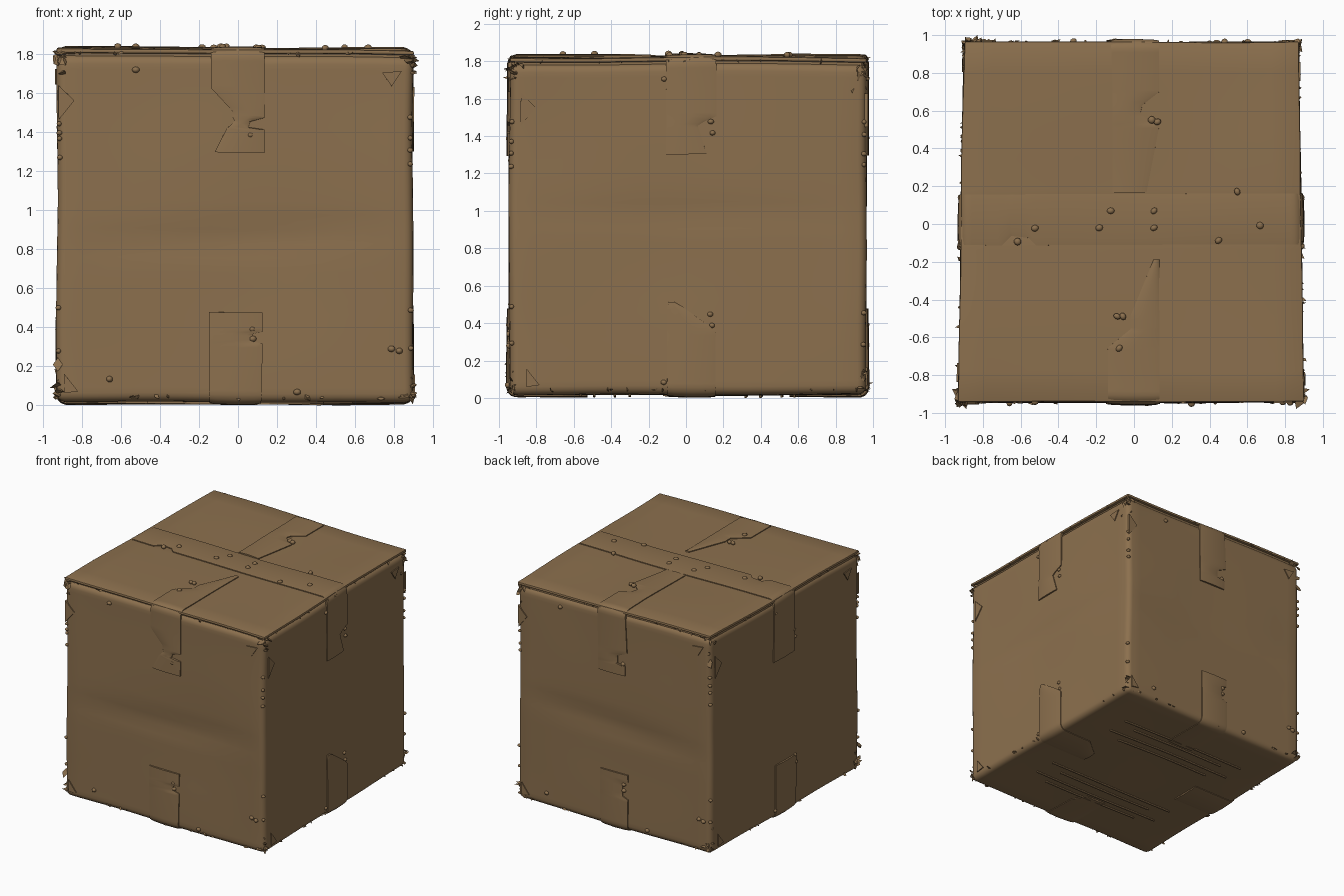
import bpy, bmesh, math, random
from mathutils import Vector, Matrix, noise

if "Cube" in bpy.data.objects:
    bpy.data.objects.remove(bpy.data.objects["Cube"])

random.seed(7)
HX, HY, TOP, BOT = 0.9, 0.955, 1.828, 0.016

card = bpy.data.materials.new("cardboard brown")
card.diffuse_color = (0.262, 0.162, 0.076, 1)
card.use_nodes = True
card.node_tree.nodes["Principled BSDF"].inputs["Base Color"].default_value = card.diffuse_color


def warp(p):
    """Gentle sag, skew and creases shared by every part of the box."""
    x, y, z = p
    u, v = x / HX, y / HY
    q = Vector((x - 0.015 - 0.014 * u * v, y + 0.01, z))
    q += 0.009 * noise.noise_vector(Vector(p) * 1.4)
    if z > 1:
        q.z -= 0.008 * u
    # soft creases across the side walls
    if abs(v) > 0.9:
        q.y -= math.copysign(0.014, v) * math.exp(-((z - 0.86 - 0.05 * u) / 0.07) ** 2) * (1 - u * u)
    if abs(u) > 0.9:
        q.x -= math.copysign(0.01, u) * math.exp(-((z - 1.0) / 0.05) ** 2) * (1 - v * v)
    q.y = max(-1, min(1, q.y))
    q.z = max(0, q.z)
    return q


def finish(name, bm, warped=True):
    if warped:
        for vert in bm.verts:
            vert.co = warp(vert.co)
    bmesh.ops.recalc_face_normals(bm, faces=bm.faces)
    me = bpy.data.meshes.new(name)
    bm.to_mesh(me)
    bm.free()
    me.materials.append(card)
    ob = bpy.data.objects.new(name, me)
    bpy.context.collection.objects.link(ob)
    return ob


def slab(name, lo, hi, radius, seg, cuts):
    """Rounded box, sliced into a grid so that it can be warped."""
    lo, hi = Vector(lo), Vector(hi)
    bm = bmesh.new()
    bmesh.ops.create_cube(bm, size=1)
    for vert in bm.verts:
        vert.co = (lo + hi) / 2 + vert.co * (hi - lo)
    bmesh.ops.bevel(bm, geom=bm.edges[:], offset=radius, segments=seg, profile=0.5, affect='EDGES')
    for axis in range(3):
        n = cuts[axis]
        for i in range(1, n):
            co, no = Vector(), Vector()
            co[axis] = lo[axis] + (hi[axis] - lo[axis]) * i / n
            no[axis] = 1
            bmesh.ops.bisect_plane(bm, geom=bm.verts[:] + bm.edges[:] + bm.faces[:],
                                   plane_co=co, plane_no=no)
    return finish(name, bm)


# box body and top flaps
slab("box_body", (-HX, -HY, BOT), (HX, HY, 1.795), 0.045, 4, (14, 14, 24))
slab("inner_flap", (-0.885, -0.93, 1.77), (0.875, 0.935, 1.809), 0.006, 1, (12, 12, 1))
slab("top_flap_front", (-HX, -HY, 1.804), (HX, 0.018, 1.826), 0.008, 2, (12, 6, 1))
slab("top_flap_back", (-HX, 0.024, 1.804), (HX, HY, 1.826), 0.008, 2, (12, 6, 1))

# tape strips: closed cross-section (fraction across, height above the card)
SECTION = [(0, -0.012), (0, 0.005), (0.12, 0.009), (0.5, 0.012), (0.88, 0.009), (1, 0.005), (1, -0.012)]
RHO = 0.045


def path(e, R):
    """Path over the box rim: e < 0 lies on the top, e > 0 hangs down the wall."""
    a = (e + RHO) / RHO
    if a < 0:
        return R + e, 0, 0, 1
    if a < math.pi / 2:
        return R - RHO + RHO * math.sin(a), RHO - RHO * math.cos(a), math.sin(a), math.cos(a)
    return R, RHO + e + RHO - RHO * math.pi / 2, 1, 0


def tape(name, axis, sign, upper, rows):
    """rows: (e, left, right) outline of the torn strip along its path."""
    R = (HX, HY)[axis] + 0.003
    es = {r[0] for r in rows}
    es |= {i * 0.02 for i in range(-60, 60) if rows[0][0] < i * 0.02 < rows[-1][0]}
    bm, prev = bmesh.new(), None
    for e in sorted(es):
        for r0, r1 in zip(rows, rows[1:]):
            if r0[0] <= e <= r1[0]:
                k = (e - r0[0]) / (r1[0] - r0[0])
                a, b = r0[1] + (r1[1] - r0[1]) * k, r0[2] + (r1[2] - r0[2]) * k
                break
        r, drop, nr, nz = path(e, R)
        ring = []
        for f, h in SECTION:
            p = Vector((0, 0, TOP - drop + nz * h if upper else BOT + drop - nz * h))
            p[axis] = sign * (r + nr * h)
            p[1 - axis] = a + (b - a) * f
            ring.append(bm.verts.new(p))
        if prev:
            n = len(ring)
            for i in range(n):
                bm.faces.new((prev[i], prev[(i + 1) % n], ring[(i + 1) % n], ring[i]))
        else:
            bm.faces.new(ring)
        prev = ring
    bm.faces.new(prev)
    finish(name, bm)


tape("tape_top_front", 1, -1, True,
     [(-.76, .12, .15), (-.46, 0, .15), (-.39, 0, .15), (-.29, -.12, .15), (.13, -.12, .15),
      (.18, -.12, .15), (.30, -.01, .15), (.33, -.01, .15), (.35, 0, .08), (.38, -.03, .07),
      (.39, -.04, .15), (.51, -.1, .15)])
tape("tape_top_back", 1, 1, True,
     [(-.80, -.1, .08), (-.45, -.1, .15), (-.43, -.1, .1), (-.38, -.1, .05), (-.34, -.1, .06),
      (-.27, -.1, .15), (.32, -.12, .15), (.36, -.03, .15), (.42, -.03, .15), (.43, -.1, .15), (.51, -.1, .15)])
tape("tape_top_right", 0, 1, True,
     [(-.92, -.12, .15), (.30, -.12, .15), (.33, -.12, .08), (.35, -.12, .05), (.50, -.12, .1)])
tape("tape_top_left", 0, -1, True,
     [(-.89, -.12, .15), (-.4, -.12, .15), (-.36, -.08, .15), (-.27, -.07, .15), (-.22, -.12, .15),
      (.40, -.12, .15), (.5, -.12, .15)])
tape("tape_bottom_front", 1, -1, False,
     [(-.42, -.13, .05), (-.3, -.13, .12), (0, -.13, .13), (.28, -.13, .14), (.29, -.13, .09),
      (.33, -.13, .09), (.34, -.13, .14), (.44, -.13, .14)])
tape("tape_bottom_back", 1, 1, False,
     [(-.42, -.13, .13), (.24, -.13, .13), (.26, -.08, .13), (.36, -.08, .13), (.38, -.13, .13), (.44, -.13, .13)])
tape("tape_bottom_right", 0, 1, False,
     [(-.45, -.11, .02), (-.3, -.11, .15), (.32, -.11, .15), (.35, -.11, .12), (.45, -.11, -.02), (.48, -.1, -.07)])
tape("tape_bottom_left", 0, -1, False,
     [(-.4, -.13, .13), (.3, -.13, .13), (.42, -.13, .13)])

# long thin ribs under the base
for i, y in enumerate((-.57, -.5, -.39, -.31, .31, .39, .5, .57)):
    w = 0.6 if i % 2 else 0.45
    slab(f"base_rib_{i}", (-w, y - .006, .004), (w, y + .006, .03), .002, 1, (8, 1, 1))

# small crumbs: (across, along) on the top, then (across, height) on the walls
crumbs = bmesh.new()


def crumb(p, r):
    m = (Matrix.Translation(warp(p)) @ Matrix.Rotation(random.uniform(0, 6), 4, 'Z')
         @ Matrix.Diagonal((r, r * random.uniform(.75, 1), r * .8, 1)))
    bmesh.ops.create_icosphere(crumbs, subdivisions=2, radius=1, matrix=m)


for x, y in ((.56, .16), (.12, .06), (-.11, .06), (-.17, -.03), (-.51, -.03), (.12, -.03), (.68, -.02),
             (.46, -.1), (.11, .54), (.14, .53), (-.07, -.5), (-.04, -.5), (-.06, -.67), (-.6, -.1)):
    crumb((x, y, 1.838), .02)
for x, z in ((.08, 1.39), (.09, .34), (.09, .39), (.79, .29), (.83, .28), (-.63, .13), (.31, .07), (-.5, 1.72)):
    crumb((x, -HY, z), .02)
    crumb((-x, HY, z), .02)
for y, z in ((.12, .45), (.13, .39), (.13, 1.42), (.12, 1.48), (-.13, 1.71), (-.13, .08)):
    crumb((HX, y, z), .017)
    crumb((-HX, -y, z), .017)
for sx in (-1, 1):
    for sy in (-1, 1):
        for z in (.3, .48, 1.26, 1.34, 1.4, 1.46):
            crumb((sx * (HX - .012), sy * (HY - .012), z + random.uniform(-.03, .03)), .016)
finish("crumbs", crumbs, False)

# torn card chips along the rims and crumpled at the corners
chips = bmesh.new()


def chip(p, r):
    m = (Matrix.Translation(p) @ Matrix.Rotation(random.uniform(0, 6), 4, 'X')
         @ Matrix.Rotation(random.uniform(0, 6), 4, 'Z') @ Matrix.Diagonal((r, r * .6, r * .3, 1)))
    bmesh.ops.create_cone(chips, cap_ends=True, segments=random.choice((3, 4, 5)),
                          radius1=1, radius2=.3, depth=1.2, matrix=m)


for z in (.04, 1.805):
    for sx in (-1, 1):
        for sy in (-1, 1):
            for k in range(12):
                chip((sx * (HX - abs(random.gauss(0, .035))), sy * (HY - abs(random.gauss(0, .035))),
                      z + (-1 if z > 1 else 1) * abs(random.gauss(0, .06))), random.uniform(.02, .045))
    for s in (-1, 1):
        for k in range(9):
            chip((random.uniform(-.85, .85), s * HY, z), random.uniform(.01, .024))
            chip((s * HX, random.uniform(-.9, .9), z), random.uniform(.01, .024))
finish("torn_chips", chips)

# peeled paper triangles on the walls
peels = bmesh.new()
for tri in (((-.89, 1.64), (-.81, 1.56), (-.89, 1.46)), ((.74, 1.71), (.84, 1.72), (.79, 1.64)),
            ((-.86, .16), (-.79, .07), (-.86, .06))):
    for s in (-1, 1):
        for axis in (0, 1):
            pts = []
            for d in (-.01, .008):
                for a, z in tri:
                    p = Vector((0, 0, z))
                    p[axis] = s * ((HX, HY)[axis] + d)
                    p[1 - axis] = -s * a * (1 if axis else .95 * HY / HX * -1)
                    pts.append(peels.verts.new(p))
            peels.faces.new(pts[:3])
            peels.faces.new(pts[3:])
            for i in range(3):
                j = (i + 1) % 3
                peels.faces.new((pts[i], pts[j], pts[j + 3], pts[i + 3]))
finish("peeled_paper", peels)

# smooth card with crisp creases
bpy.ops.object.select_all(action='SELECT')
bpy.context.view_layer.objects.active = bpy.data.objects["box_body"]
bpy.ops.object.shade_smooth_by_angle(angle=math.radians(35))
